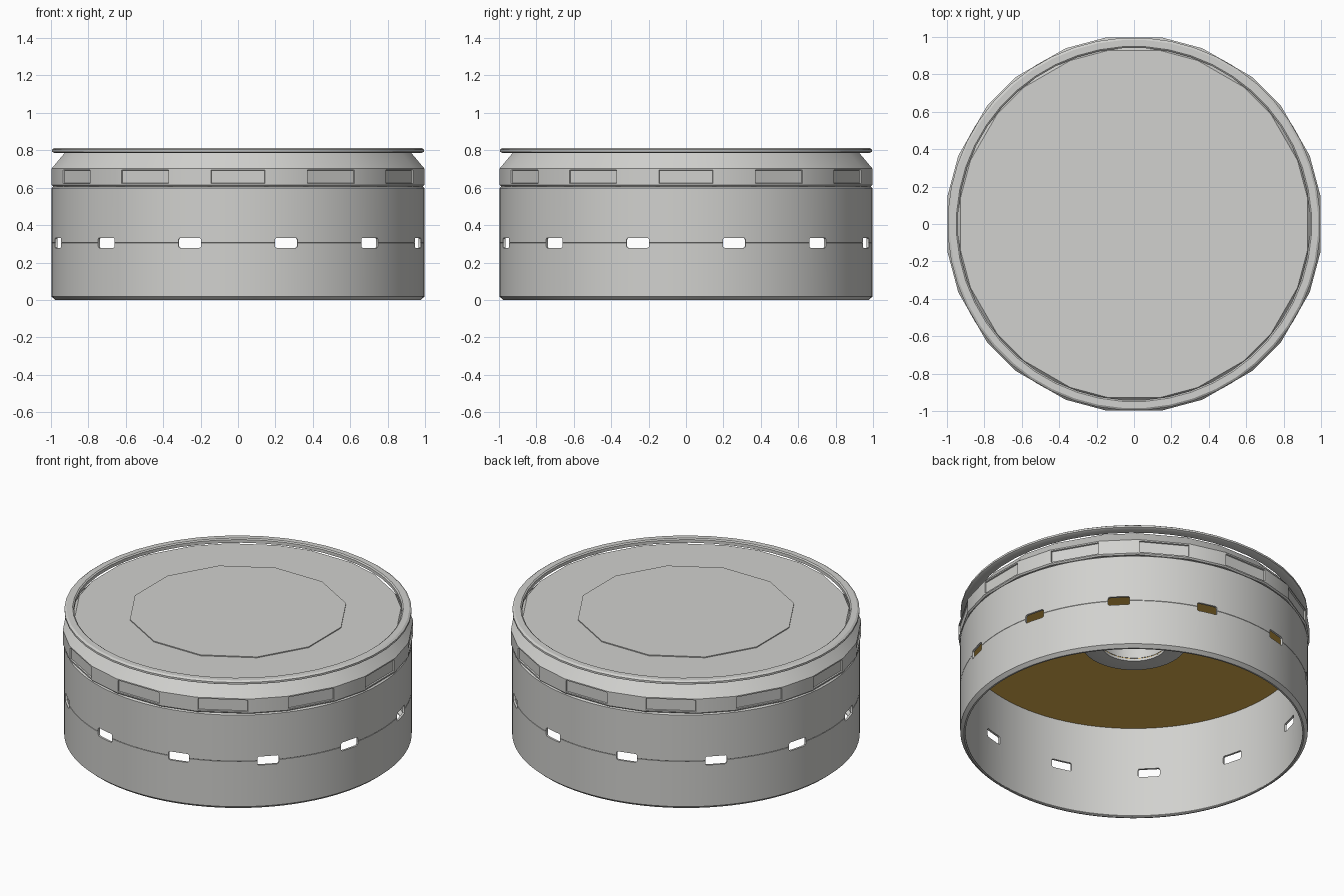
import bpy, bmesh
from math import sin, cos, radians, pi
from mathutils import Matrix

cube = bpy.data.objects.get("Cube")
if cube:
    bpy.data.objects.remove(cube, do_unlink=True)


def material(name, color):
    m = bpy.data.materials.new(name)
    m.use_nodes = True
    m.diffuse_color = color
    m.node_tree.nodes["Principled BSDF"].inputs["Base Color"].default_value = color
    return m


GREY = material("light grey", (0.64, 0.64, 0.62, 1))
GOLD = material("golden brown", (0.72, 0.43, 0.075, 1))


def finish(bm, name, mat):
    bmesh.ops.recalc_face_normals(bm, faces=bm.faces)
    mesh = bpy.data.meshes.new(name)
    bm.to_mesh(mesh)
    bm.free()
    mesh.materials.append(mat)
    ob = bpy.data.objects.new(name, mesh)
    bpy.context.collection.objects.link(ob)
    return ob


def smooth(ob):
    bpy.ops.object.select_all(action="DESELECT")
    ob.select_set(True)
    bpy.context.view_layer.objects.active = ob
    bpy.ops.object.shade_smooth_by_angle(angle=radians(30))


def paired(half):
    """24 angles: twelve facets, each reaching half degrees either side of its centre."""
    return [radians(30 * k + s * half) for k in range(12) for s in (-1, 1)]


def even(n):
    return [2 * pi * (k + 0.5) / n for k in range(n)]


def loft(bm, rings, closed=True):
    """Skin rings of (radius, height, angles); cap the ends unless closed."""
    loops = [[bm.verts.new((r * sin(a), -r * cos(a), z)) for a in angles]
             for r, z, angles in rings]
    pairs = list(zip(loops, loops[1:]))
    if closed:
        pairs.append((loops[-1], loops[0]))
    for lo, hi in pairs:
        n = len(lo)
        for i in range(n):
            j = (i + 1) % n
            bm.faces.new((lo[i], lo[j], hi[j], hi[i]))
    if not closed:
        bm.faces.new(loops[0])
        bm.faces.new(loops[-1])


def lathe(name, profile, sides, mat):
    bm = bmesh.new()
    loft(bm, [(r, z, even(sides)) for r, z in profile])
    return finish(bm, name, mat)


# Thin lower wall with an inturned foot and a fine seam groove
wall = lathe("outer_wall",
             [(0.967, 0), (0.977, 0), (0.998, 0.018), (0.998, 0.3035), (0.9965, 0.305),
              (0.998, 0.3065), (0.998, 0.598), (0.988, 0.606),
              (0.985, 0.606), (0.985, 0.022), (0.967, 0.005)], 96, GREY)

# Twelve rounded slots cut through the wall
bm = bmesh.new()
for k in range(12):
    turn = Matrix.Rotation(radians(15 + 30 * k), 4, "Z")
    box = bmesh.ops.create_cube(
        bm, size=1,
        matrix=turn @ Matrix.Translation((0, -0.98, 0.305)) @ Matrix.Diagonal((0.125, 0.2, 0.054, 1)))
    radial = turn.col[1].to_3d()
    edges = {e for v in box["verts"] for e in v.link_edges
             if abs((e.verts[0].co - e.verts[1].co).normalized().dot(radial)) > 0.9}
    bmesh.ops.bevel(bm, geom=list(edges), offset=0.01, segments=2,
                    profile=0.5, affect="EDGES")
cutter = finish(bm, "slot_cutter", GREY)
cutter.hide_render = True
mod = wall.modifiers.new("slots", "BOOLEAN")
mod.operation = "DIFFERENCE"
mod.solver = "EXACT"
mod.object = cutter
bpy.context.view_layer.objects.active = wall
bpy.ops.object.modifier_apply(modifier=mod.name)
bpy.data.objects.remove(cutter, do_unlink=True)
smooth(wall)

# Faceted upper body: bore, band, sloped shoulder and lid
bm = bmesh.new()
wide = paired(8.7)
loft(bm, [(r, z, wide) for r, z in
          [(0.19, 0.76), (0.19, 0.607), (1.0, 0.607), (1.008, 0.615),
           (1.008, 0.703), (0.938, 0.785)]], closed=False)
# Recessed panels on the twelve wide facets of the band
bmesh.ops.recalc_face_normals(bm, faces=bm.faces)
panels = [f for f in bm.faces
          if abs(f.calc_center_median().z - 0.659) < 0.005
          and abs(f.normal.z) < 0.1 and f.calc_area() > 0.02]
bmesh.ops.inset_individual(bm, faces=panels, thickness=0.011, depth=0)
bmesh.ops.inset_individual(bm, faces=panels, thickness=0.003, depth=-0.008)
smooth(finish(bm, "upper_body", GREY))

# Shallow twelve-sided plate on the lid
bm = bmesh.new()
loft(bm, [(0.63, 0.784, even(12)), (0.63, 0.791, even(12))], closed=False)
finish(bm, "lid_plate", GREY)

# Thin rim standing around the lid
rim = lathe("top_rim",
            [(0.942, 0.786), (0.985, 0.786), (0.997, 0.792), (0.997, 0.804),
             (0.985, 0.812), (0.95, 0.812), (0.942, 0.806)], 48, GREY)
smooth(rim)

# Inner ceiling and the collar round its central bore
lathe("inner_ceiling", [(0.19, 0.606), (0.986, 0.606), (0.986, 0.6), (0.19, 0.6)], 96, GOLD)
collar = lathe("bore_collar",
               [(0.19, 0.604), (0.3, 0.604), (0.3, 0.592), (0.285, 0.588), (0.19, 0.588)],
               48, GREY)
smooth(collar)
